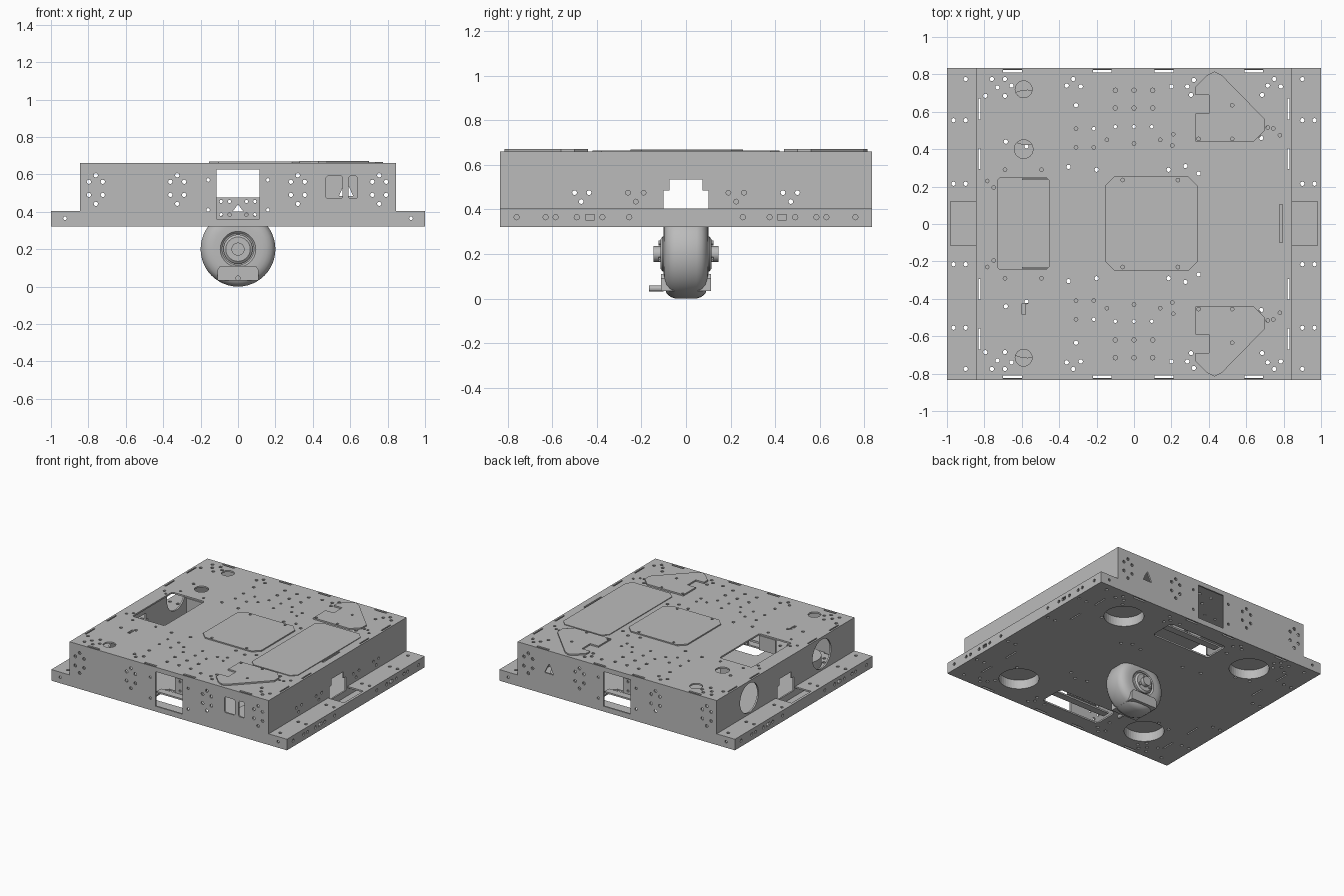
import bpy, bmesh, math
from mathutils import Matrix

if "Cube" in bpy.data.objects:
    bpy.data.objects.remove(bpy.data.objects["Cube"], do_unlink=True)

metal = bpy.data.materials.new("grey metal")
metal.use_nodes = True
metal.diffuse_color = (0.5, 0.5, 0.5, 1)
metal.node_tree.nodes["Principled BSDF"].inputs["Base Color"].default_value = (0.5, 0.5, 0.5, 1)


# --- helpers -------------------------------------------------------------
def place(a, b, c, axis):
    return {"z": (a, b, c), "y": (a, c, b), "x": (c, a, b)}[axis]


def circle(a, b, r, n=12):
    return [(a + r * math.cos(2 * math.pi * i / n), b + r * math.sin(2 * math.pi * i / n)) for i in range(n)]


def rect(a0, a1, b0, b1, chamfer=0.0):
    if not chamfer:
        return [(a0, b0), (a1, b0), (a1, b1), (a0, b1)]
    k = chamfer
    return [(a0 + k, b0), (a1 - k, b0), (a1, b0 + k), (a1, b1 - k),
            (a1 - k, b1), (a0 + k, b1), (a0, b1 - k), (a0, b0 + k)]


def flip(outline):
    return [(a, -b) for a, b in outline]


def prisms(name, outlines, axis, lo, hi):
    """Extrude flat outlines along an axis into one object."""
    bm = bmesh.new()
    for pts in outlines:
        low = [bm.verts.new(place(a, b, lo, axis)) for a, b in pts]
        high = [bm.verts.new(place(a, b, hi, axis)) for a, b in pts]
        bm.faces.new(low)
        bm.faces.new(high)
        for i in range(len(pts)):
            j = (i + 1) % len(pts)
            bm.faces.new((low[i], low[j], high[j], high[i]))
    return finish(name, bm)


def finish(name, bm):
    bmesh.ops.recalc_face_normals(bm, faces=bm.faces)
    me = bpy.data.meshes.new(name)
    bm.to_mesh(me)
    bm.free()
    me.materials.append(metal)
    ob = bpy.data.objects.new(name, me)
    bpy.context.collection.objects.link(ob)
    return ob


def activate(ob):
    bpy.ops.object.select_all(action="DESELECT")
    ob.select_set(True)
    bpy.context.view_layer.objects.active = ob


def cut(ob, outlines, axis, lo, hi):
    cutter = prisms("cutter", outlines, axis, lo, hi)
    cutter.hide_render = True
    mod = ob.modifiers.new("cut", "BOOLEAN")
    mod.operation, mod.solver, mod.object = "DIFFERENCE", "EXACT", cutter
    activate(ob)
    bpy.ops.object.modifier_apply(modifier=mod.name)
    bpy.data.objects.remove(cutter, do_unlink=True)


def lathe(name, profile, steps=48):
    """Revolve (y, radius) points about the axle."""
    bm = bmesh.new()
    verts = [bm.verts.new((r, y, 0.2)) for y, r in profile]
    edges = [bm.edges.new(p) for p in zip(verts, verts[1:])]
    bmesh.ops.spin(bm, geom=verts + edges, cent=(0, 0, 0.2), axis=(0, 1, 0), angle=2 * math.pi, steps=steps)
    bmesh.ops.remove_doubles(bm, verts=bm.verts, dist=1e-5)
    ob = finish(name, bm)
    activate(ob)
    bpy.ops.object.shade_smooth_by_angle(angle=math.radians(35))
    return ob


T = 0.012  # sheet thickness

# --- hole patterns for top and bottom, one half, mirrored in y -------------
through = [(-.76, .775), (-.69, .775), (-.73, .73), (-.655, .74), (-.795, .685), (-.69, .685), (-.36, .74),
           (-.325, .775), (-.285, .735), (-.31, .635), (-.1, .715), (0, .715), (.1, .715), (-.1, .62), (0, .62),
           (.1, .62), (.2, .735), (.285, .735), (.32, .77), (.305, .69), (.685, .69), (.715, .74), (.75, .775),
           (.785, .735), (-.685, .44), (-.575, .415), (-.35, .305), (-.2, .29), (.185, .29), (.275, .31),
           (.345, .27), (.68, .46)]
top_only = [(-.31, .51), (-.215, .51), (-.1, .52), (0, .52), (.095, .52), (-.31, .41), (-.215, .41),
            (-.145, .45), (0, .43), (.14, .45), (.205, .42), (.21, .48), (-.785, .23), (-.75, .195),
            (-.495, .29), (-.69, .29), (.745, .51), (.78, .475), (.715, .515), (.475, .405)]
flange_holes = [(.9, .775), (.965, .555), (.9, .555), (.9, .215), (.965, .215)]

shared = [circle(x, y * s, .012, 8) for x, y in through for s in (1, -1)]
for s in (1, -1):
    for x in (-.65, -.17, .16, .64):  # tab slots along front and back
        shared.append(rect(x - .05, x + .05, s * .818 - .008, s * .818 + .008))
    for y in (.615, .35, -.35, -.615):  # tab slots along the sides
        shared.append(rect(s * .826 - .005, s * .826 + .005, y - .055, y + .055))

# top sheet with access opening, round ports and slots
top_sheet = prisms("top_sheet", [rect(-.845, .845, -.835, .835)], "z", .66 - T, .66)
extra = [circle(x, y * s, .01, 8) for x, y in top_only for s in (1, -1)]
extra += [rect(-.73, -.455, -.24, .245, .01), circle(-.59, .72, .045, 24), circle(-.59, .40, .05, 24),
          circle(-.59, -.715, .045, 24), rect(-.6, -.58, -.485, -.425), rect(.778, .795, -.1, .105)]
cut(top_sheet, shared + extra, "z", .6, .7)

# bottom sheet with sensor cutouts and round recesses
bottom_sheet = prisms("bottom_sheet", [rect(-1, 1, -.835, .835)], "z", .32, .32 + T)
cups = [(x, y) for x in (-.57, .57) for y in (-.57, .57)]
under = [circle(x, y, .14, 40) for x, y in cups]
under += [rect(-.25, .25, -.7, -.5, .02), rect(-.25, .25, .5, .7, .02)]
under += [circle(x * sx, y * sy, .012, 8) for x, y in flange_holes for sx in (1, -1) for sy in (1, -1)]
clear = [c for c in shared if not any(-.26 < p[0] < .26 and .48 < abs(p[1]) < .72 for p in c)]
cut(bottom_sheet, clear + under, "z", .25, .4)

# recess cups above the round openings
for x, y in cups:
    cup = prisms("recess_cup", [circle(x, y, .148, 40)], "z", .32 + T, .4)
    cut(cup, [circle(x, y, .14, 40)], "z", .3, .39)

# front and back end panels: stepped profile, windows, bolt clusters
bolts = [(0, .075), (-.037, .04), (.037, .04), (-.037, -.03), (.037, -.03), (0, -.078)]
wall_holes = [circle(cx + a, .52 + b, .012, 8) for cx in (-.76, -.325, .32, .755) for a, b in bolts]
wall_holes += [circle(x * s, z, .01, 8) for x, z in ((.16, .57), (.16, .41), (.925, .365)) for s in (1, -1)]
wall_holes.append(rect(-.115, .115, .36, .625))
step = [(-1, .32 + T), (1, .32 + T), (1, .405), (.845, .405), (.845, .66 - T),
        (-.845, .66 - T), (-.845, .405), (-1, .405)]
for name, y0, own in (
        ("front_panel", -.835, [rect(.47, .56, .47, .59, .008), rect(.59, .64, .47, .59, .008)]),
        ("back_panel", .835 - T, [[(.54, .485), (.615, .485), (.595, .53), (.577, .56), (.56, .53)]])):
    panel = prisms(name, [step], "y", y0, y0 + T)
    cut(panel, wall_holes + own, "y", y0 - .05, y0 + .05)

# side walls, flange tops and flange edges
notch = [(-.1, .38), (.1, .38), (.1, .485), (.075, .485), (.075, .535), (-.075, .535), (-.075, .485), (-.1, .485)]
side_holes = [circle(y * s, z, .011, 8) for s in (1, -1) for y, z in
              ((.5, .475), (.435, .475), (.47, .435), (.26, .475), (.19, .475), (.225, .435))]
edge_holes = [circle(y * s, .365, .012, 8) for s in (1, -1) for y in (.76, .63, .585, .49, .375, .255)]
edge_holes += [rect(s * .43 - .02, s * .43 + .02, .353, .377) for s in (1, -1)]
for side, s in (("left", 1), ("right", -1)):
    lo, hi = sorted((s * (.845 - T), s * .845))
    wall = prisms(side + "_wall", [rect(-.835 + T, .835 - T, .32 + T, .66 - T)], "x", lo, hi)
    ports = [circle(y, .53, .112, 40) for y in (-.44, .44)] if s < 0 else []
    cut(wall, [notch] + (side_holes if s > 0 else ports), "x", lo - .05, hi + .05)
    a, b = sorted((s * .845, s * 1))
    flange = prisms(side + "_flange_top", [rect(a, b, -.835 + T, .835 - T)], "z", .405 - T, .405)
    a, b = sorted((s * .84, s * .98))
    cut(flange, [rect(a, b, -.115, .12)] +
        [circle(x * s, y * k, .012, 8) for x, y in flange_holes for k in (1, -1)], "z", .36, .45)
    a, b = sorted((s * (1 - T), s * 1))
    edge = prisms(side + "_flange_edge", [rect(-.835 + T, .835 - T, .32 + T, .405 - T)], "x", a, b)
    cut(edge, edge_holes, "x", a - .03, b + .03)

# raised cover plates
cover = prisms("square_cover", [rect(-.155, .34, -.25, .255, .05)], "z", .66, .669)
cut(cover, [circle(x, y, .01, 8) for x in (-.06, .235) for y in (-.23, .235)], "z", .655, .68)
prisms("long_cover", [rect(.385, .775, -.42, .42, .04)], "z", .66, .665)
corner = [(.33, .44), (.64, .44), (.70, .50), (.70, .56), (.47, .795), (.43, .815), (.39, .795),
          (.33, .735), (.33, .69), (.40, .69), (.40, .59), (.33, .59)]
dots = [circle(x, y, .01, 8) for x, y in ((.345, .455), (.525, .455), (.525, .635))]
for name, fn in (("back_corner_cover", list), ("front_corner_cover", flip)):
    plate = prisms(name, [fn(corner)], "z", .66, .671)
    cut(plate, [fn(d) for d in dots], "z", .655, .68)

# downturned lips inside the access opening
prisms("opening_lips", [rect(-.6, -.46, .235, .243), rect(-.6, -.46, -.238, -.23)], "z", .54, .65)

# sensor brackets behind the end windows
for name, s in (("front", -1), ("back", 1)):
    lo, hi = sorted((s * .56, s * .575))
    bracket = prisms(name + "_sensor_bracket", [rect(-.13, .13, .36, .475)], "y", lo, hi)
    cut(bracket, [circle(x, z, .009, 8) for x in (-.09, -.045, .045, .09) for z in (.385, .455)] +
        [[(-.03, .40), (.03, .40), (0, .44)]], "y", lo - .03, hi + .03)
    lo, hi = sorted((s * .575, s * .63))
    prisms(name + "_sensor_shelf", [rect(-.25, .25, lo, hi)], "z", .348, .36)

# drive wheel, hub and axle
half = [(-.09, .0), (-.09, .085), (-.1, .095), (-.1, .13), (-.096, .155), (-.086, .178), (-.07, .192), (-.048, .2)]
lathe("wheel", half + [(-y, r) for y, r in reversed(half)])
lathe("hub", [(-.115, 0), (-.115, .065), (-.105, .078), (.105, .078), (.115, .065), (.115, 0)])
lathe("axle", [(-.145, 0), (-.145, .035), (.145, .035), (.145, 0)], 24)
prisms("hub_bolts", [circle(.05 * math.cos(t), .2 + .05 * math.sin(t), .011, 8)
                     for t in (math.radians(k) for k in (90, 210, 330))], "y", -.123, .123)

# lower clamp block with side peg
clamp = [(-.11, .033), (.11, .033), (.11, .09), (.095, .11), (-.095, .11), (-.11, .09)]
prisms("wheel_clamp", [clamp], "y", -.112, .112)
prisms("clamp_peg", [circle(0, .045, .014, 12)], "y", -.165, -.1)
